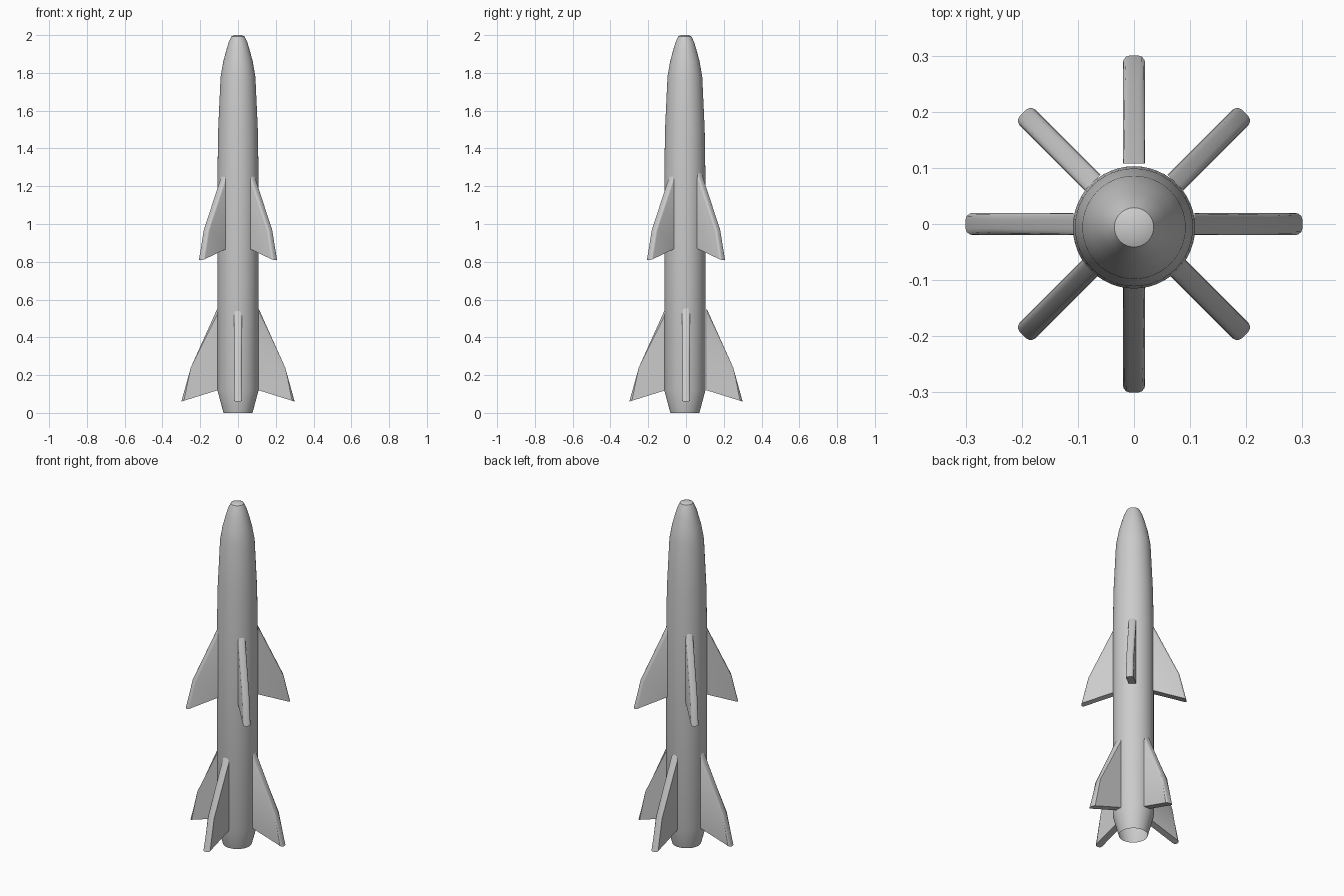
import bpy, bmesh
from math import cos, sin, pi, radians
from mathutils import Matrix

if "Cube" in bpy.data.objects:
    bpy.data.objects.remove(bpy.data.objects["Cube"])


def finish(bm, name, angle=35):
    bmesh.ops.recalc_face_normals(bm, faces=bm.faces)
    mesh = bpy.data.meshes.new(name)
    bm.to_mesh(mesh)
    bm.free()
    ob = bpy.data.objects.new(name, mesh)
    bpy.context.collection.objects.link(ob)
    bpy.ops.object.select_all(action='DESELECT')
    ob.select_set(True)
    bpy.context.view_layer.objects.active = ob
    bpy.ops.object.shade_smooth_by_angle(angle=radians(angle))
    return ob


# Body: lathed shell with tapered open tail and rounded nose
def lathe(name, profile, cy=0.0, sides=48):
    bm = bmesh.new()
    rings = []
    for r, z in profile:
        rings.append([bm.verts.new((r * cos(2 * pi * i / sides),
                                    cy + r * sin(2 * pi * i / sides), z))
                      for i in range(sides)])
    for a, b in zip(rings, rings[1:]):
        for i in range(sides):
            j = (i + 1) % sides
            bm.faces.new((a[i], a[j], b[j], b[i]))
    bm.faces.new(rings[-1])
    return finish(bm, name)


lathe("body", [(0.077, 0), (0.109, 0.12), (0.109, 1.24), (0.105, 1.5),
               (0.092, 1.78), (0.078, 1.86), (0.062, 1.92), (0.05, 1.96),
               (0.035, 1.993), (0.02, 2.0)], cy=-0.006)


# Fin: swept outline (radius, z) given thickness, with rounded leading edge
def fin(name, outline, angle, thick=0.04):
    bm = bmesh.new()
    sides = [[bm.verts.new((r, y, z)) for r, z in outline]
             for y in (-thick / 2, thick / 2)]
    bm.faces.new(sides[0])
    bm.faces.new(sides[1][::-1])
    n = len(outline)
    for i in range(n):
        j = (i + 1) % n
        bm.faces.new((sides[0][i], sides[1][i], sides[1][j], sides[0][j]))
    leading = [bm.edges.get((s[i], s[i + 1])) for s in sides for i in (0, 1)]
    bmesh.ops.bevel(bm, geom=leading, offset=0.012, segments=3,
                    profile=0.5, affect='EDGES')
    bm.transform(Matrix.Rotation(radians(angle), 4, 'Z'))
    return finish(bm, name)


# Outlines: root top, leading-edge break, tip, root bottom
lower = [(0.108, 0.555), (0.25, 0.24), (0.3, 0.06), (0.108, 0.12)]
upper = [(0.104, 1.27), (0.243, 0.97), (0.28, 0.81), (0.104, 0.87)]
for k in range(4):
    fin(f"lower_fin_{k + 1}", lower, 90 * k)
    fin(f"upper_fin_{k + 1}", upper, 45 + 90 * k)
